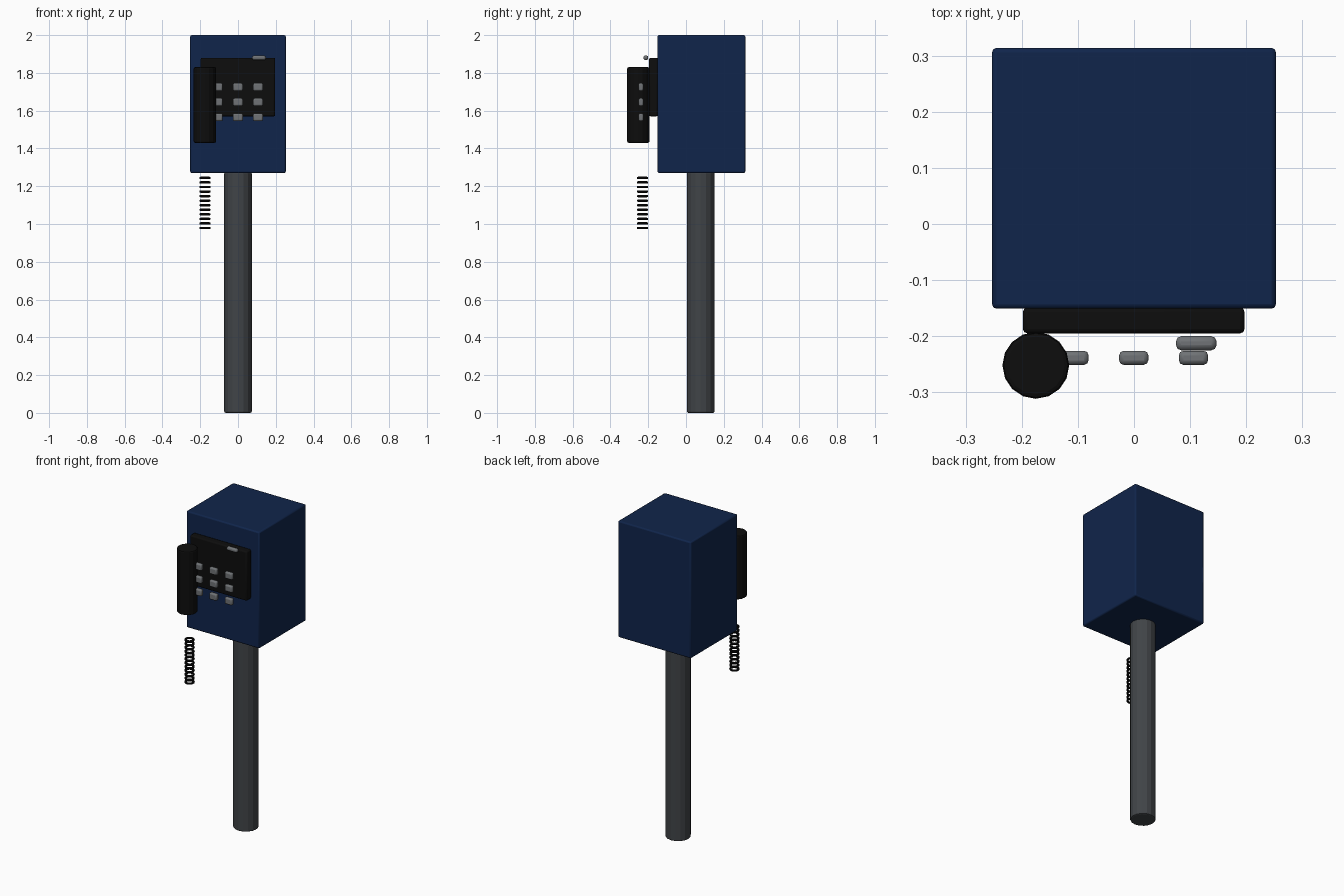
import bpy, math

if "Cube" in bpy.data.objects:
    bpy.data.objects.remove(bpy.data.objects["Cube"])


def material(name, rgb):
    m = bpy.data.materials.new(name)
    m.diffuse_color = (*rgb, 1)
    m.use_nodes = True
    m.node_tree.nodes["Principled BSDF"].inputs["Base Color"].default_value = m.diffuse_color
    return m


NAVY = material("navy", (0.005, 0.018, 0.070))
BLACK = material("black", (0.004, 0.004, 0.004))
STEEL = material("dark_steel", (0.052, 0.058, 0.064))
METAL = material("key_grey", (0.16, 0.17, 0.18))


def finish(name, mat, bevel=0.0, segments=2, smooth=True):
    ob = bpy.context.object
    ob.name = name
    ob.data.materials.append(mat)
    if bevel:
        mod = ob.modifiers.new("rounded_edges", "BEVEL")
        mod.width = bevel
        mod.segments = segments
        mod.limit_method = "ANGLE"
        mod.angle_limit = math.radians(40)
    if smooth:
        bpy.ops.object.shade_smooth_by_angle(angle=math.radians(30))
    return ob


def box(name, mat, lo, hi, bevel, segments=2):
    bpy.ops.mesh.primitive_cube_add(
        size=1, location=[(a + b) / 2 for a, b in zip(lo, hi)])
    bpy.context.object.scale = [b - a for a, b in zip(lo, hi)]
    bpy.ops.object.transform_apply(location=False, rotation=False, scale=True)
    return finish(name, mat, bevel, segments)


def cylinder(name, mat, x, y, z0, z1, r, sides, bevel):
    bpy.ops.mesh.primitive_cylinder_add(
        vertices=sides, radius=r, depth=z1 - z0, location=(x, y, (z0 + z1) / 2))
    return finish(name, mat, bevel, smooth=False)


# Cabinet on a post
box("cabinet", NAVY, (-0.253, -0.151, 1.27), (0.253, 0.314, 2.0), 0.008)
cylinder("post", STEEL, 0, 0.078, 0, 1.275, 0.073, 16, 0.008)

# Front panel and handset
box("front_panel", BLACK, (-0.198, -0.195, 1.57), (0.197, -0.149, 1.88), 0.008)
cylinder("handset", BLACK, -0.175, -0.252, 1.43, 1.83, 0.0595, 16, 0.008)

# Keypad, three by three
for row in range(3):
    for col in range(3):
        x, z = -0.107 + 0.1065 * col, 1.725 - 0.08 * row
        box(f"key_{row}_{col}", METAL, (x - 0.026, -0.251, z - 0.021),
            (x + 0.026, -0.226, z + 0.021), 0.008)

# Coin slot
box("coin_slot", METAL, (0.075, -0.225, 1.868), (0.147, -0.2, 1.892), 0.009)

# Cord made of stacked rings
for i in range(12):
    bpy.ops.mesh.primitive_torus_add(
        major_radius=0.0235, minor_radius=0.0065, major_segments=20,
        minor_segments=8, location=(-0.175, -0.23, 1.244 - 0.0241 * i))
    finish(f"cord_ring_{i}", BLACK)
